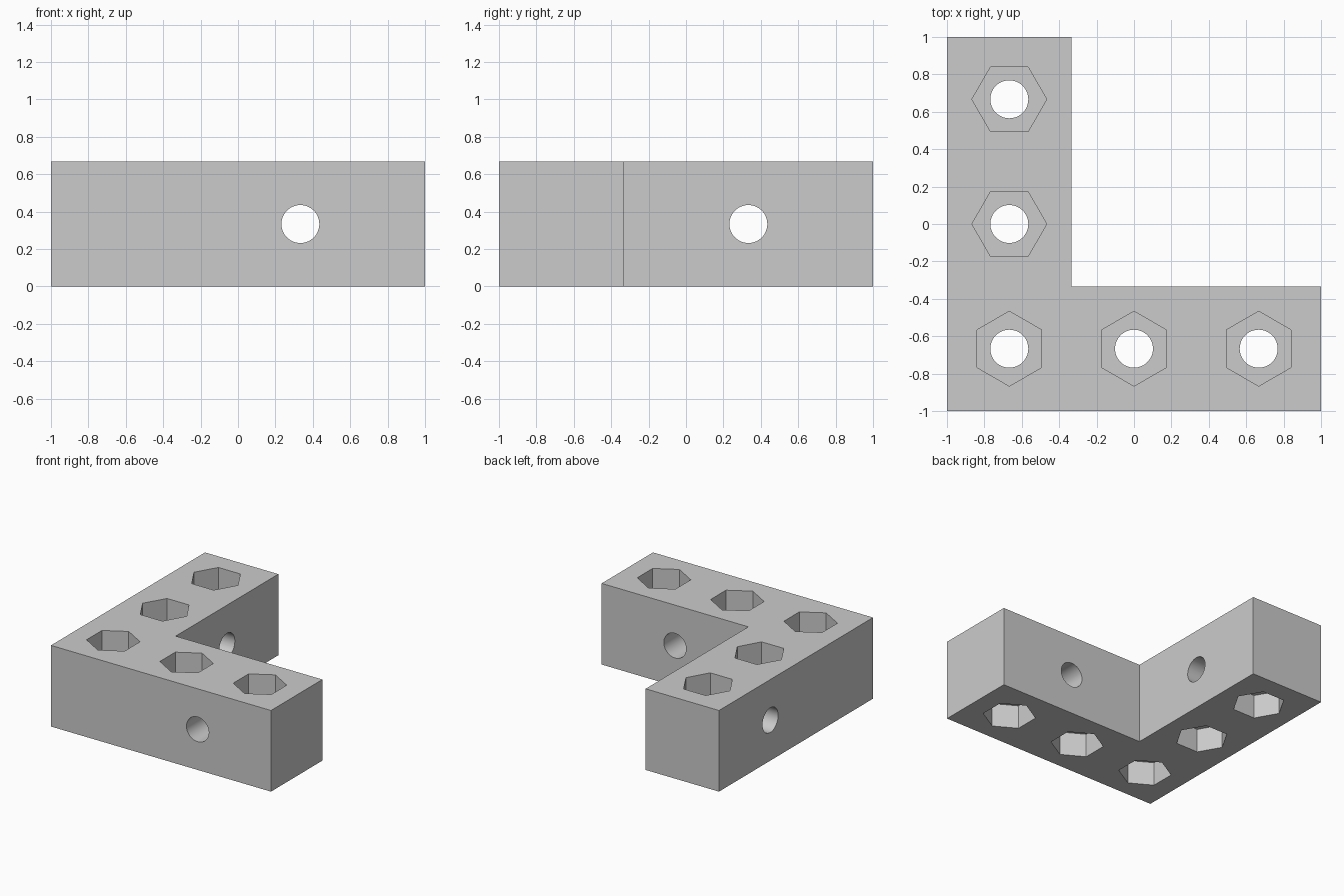
import bpy, bmesh, math

if "Cube" in bpy.data.objects:
    bpy.data.objects.remove(bpy.data.objects["Cube"])

U = 2 / 3            # width of one grid unit
HOLE_R = 0.1015      # bolt hole radius
NUT_R = 0.2          # nut pocket corner radius
NUT_D = 0.195        # nut pocket depth

# L-shaped body
a, b = 1.0, -1.0 + U
outline = [(-a, -a), (a, -a), (a, b), (b, b), (b, a), (-a, a)]
bm = bmesh.new()
face = bm.faces.new([bm.verts.new((x, y, 0)) for x, y in outline])
ext = bmesh.ops.extrude_face_region(bm, geom=[face])
top = [v for v in ext["geom"] if isinstance(v, bmesh.types.BMVert)]
bmesh.ops.translate(bm, verts=top, vec=(0, 0, U))
bmesh.ops.recalc_face_normals(bm, faces=bm.faces[:])
mesh = bpy.data.meshes.new("corner_bracket")
bm.to_mesh(mesh)
bm.free()
body = bpy.data.objects.new("corner_bracket", mesh)
bpy.context.collection.objects.link(body)


def cut(sides, radius, depth, loc, rot=(0, 0, 0)):
    """Subtract a prism from the body and discard the cutter."""
    bpy.ops.mesh.primitive_cylinder_add(vertices=sides, radius=radius,
                                        depth=depth, location=loc, rotation=rot)
    cutter = bpy.context.object
    cutter.hide_render = True
    mod = body.modifiers.new("cut", 'BOOLEAN')
    mod.operation, mod.solver, mod.object = 'DIFFERENCE', 'EXACT', cutter
    bpy.context.view_layer.objects.active = body
    bpy.ops.object.modifier_apply(modifier=mod.name)
    bpy.data.objects.remove(cutter, do_unlink=True)


# Vertical bolt holes with a nut pocket at both ends
stations = [(-U, -U, 0), (0, -U, 0), (U, -U, 0),
            (-U, 0, math.pi / 6), (-U, U, math.pi / 6)]
for x, y, turn in stations:
    for z in (0, U):
        cut(6, NUT_R, 2 * NUT_D, (x, y, z), (0, 0, turn))
    cut(48, HOLE_R, 1.0, (x, y, U / 2))

# Horizontal bolt hole through each arm
cut(48, HOLE_R, 1.0, (U / 2, -U, U / 2), (math.pi / 2, 0, 0))
cut(48, HOLE_R, 1.0, (-U, U / 2, U / 2), (0, math.pi / 2, 0))

# Smooth bores, sharp edges elsewhere
bpy.ops.object.select_all(action='DESELECT')
body.select_set(True)
bpy.context.view_layer.objects.active = body
bpy.ops.object.shade_smooth_by_angle(angle=math.radians(30))
